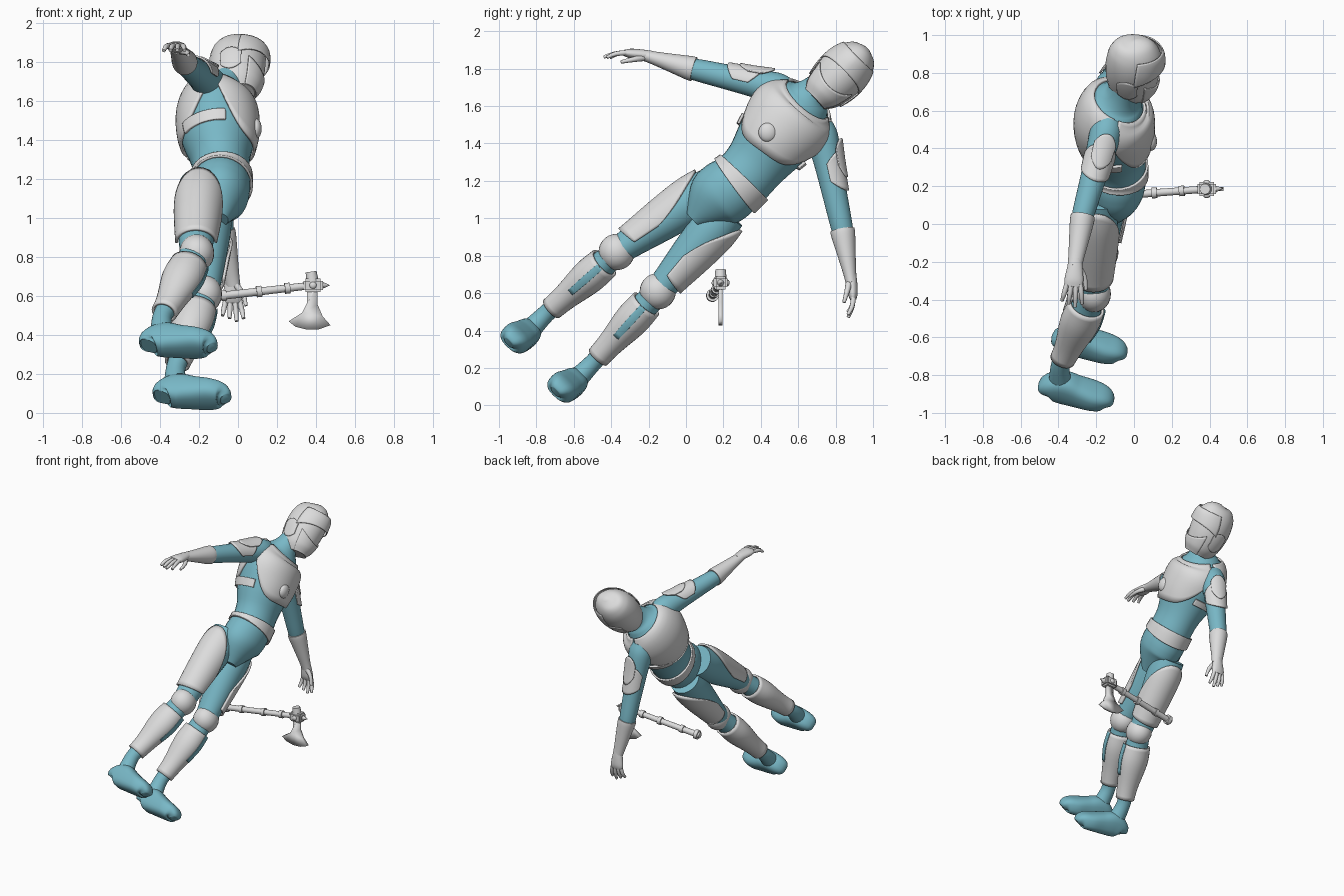
import bpy, bmesh, math
from mathutils import Vector

cube = bpy.data.objects.get("Cube")
if cube:
    bpy.data.objects.remove(cube, do_unlink=True)


def material(name, rgb):
    m = bpy.data.materials.new(name)
    m.use_nodes = True
    m.diffuse_color = (*rgb, 1)
    m.node_tree.nodes["Principled BSDF"].inputs["Base Color"].default_value = (*rgb, 1)
    return m


TEAL = material("teal suit", (.19, .48, .57))
GREY = material("light grey armour", (.72, .72, .72))
FRONT = Vector((1, -.1, -.03))


def finish(name, bm, mat, thick=0):
    mesh = bpy.data.meshes.new(name)
    bm.to_mesh(mesh)
    bm.free()
    mesh.materials.append(mat)
    ob = bpy.data.objects.new(name, mesh)
    bpy.context.collection.objects.link(ob)
    if thick:
        mod = ob.modifiers.new("thickness", "SOLIDIFY")
        mod.thickness, mod.offset = thick, 1
    bpy.ops.object.select_all(action="DESELECT")
    bpy.context.view_layer.objects.active = ob
    ob.select_set(True)
    bpy.ops.object.shade_smooth_by_angle(angle=math.radians(45))
    return ob


def section(centre, width, depth):
    return Vector((*centre, width, depth))


def spline(path, t):
    """Smooth point (x, y, z, half width, half depth) along a path."""
    n = len(path) - 1
    i = max(0, min(int(t), n - 1))
    f = t - i
    a, b, c, d = (path[max(0, min(k, n))] for k in range(i - 1, i + 3))
    return b + (c - a) * f / 2 + (a * 2 - b * 5 + c * 4 - d) * f * f / 2 \
        + (b * 3 - a - c * 3 + d) * f ** 3 / 2


def surface(path, t, angle, front, off=0, power=1):
    """Point on the skin; angle zero faces front, ninety faces left."""
    n = len(path) - 1
    p = spline(path, t)
    along = (spline(path, min(t + .05, n)) - spline(path, max(t - .05, 0))).to_3d().normalized()
    f = (front - along * along.dot(front)).normalized()
    side = along.cross(f)
    w, d = max(p[3], .002) + off, max(p[4], .002) + off
    c, s = (math.copysign(abs(v) ** power, v) for v in (math.cos(angle), math.sin(angle)))
    return p.to_3d() + f * d * c + side * w * s


def tube(name, path, mat, front=FRONT, sides=28, steps=5, power=1):
    """Closed loft; a power below one squares the section."""
    bm = bmesh.new()
    count = (len(path) - 1) * steps
    rings = [[bm.verts.new(surface(path, i / steps, math.tau * j / sides, front, 0, power))
              for j in range(sides)] for i in range(count + 1)]
    for lo, hi in zip(rings, rings[1:]):
        for j in range(sides):
            k = (j + 1) % sides
            bm.faces.new((lo[j], lo[k], hi[k], hi[j]))
    bm.faces.new(rings[0][::-1])
    bm.faces.new(rings[-1])
    return finish(name, bm, mat)


def plate(name, path, mat, lo, hi, mid, spread, off=.008, thick=.014,
          low_curve=0, high_curve=0, peak=0, bend=2):
    """Curved armour shell lying over part of a path's skin."""
    bm = bmesh.new()
    cols, rows = 28, 12
    grid = []
    for i in range(rows + 1):
        row = []
        for j in range(cols + 1):
            u = 2 * j / cols - 1
            a, b = lo + low_curve * abs(u) ** bend, hi - high_curve * abs(u) ** bend
            row.append(bm.verts.new(surface(path, a + (b - a) * i / rows, math.radians(mid + u * spread),
                                            FRONT, off + peak * (1 - abs(u)))))
        grid.append(row)
    for r, s in zip(grid, grid[1:]):
        for j in range(cols):
            bm.faces.new((r[j], r[j + 1], s[j + 1], s[j]))
    bmesh.ops.remove_doubles(bm, verts=bm.verts, dist=.0001)
    return finish(name, bm, mat, thick)


def ball(name, centre, size, mat):
    bm = bmesh.new()
    bmesh.ops.create_uvsphere(bm, u_segments=24, v_segments=14, radius=1)
    bmesh.ops.scale(bm, vec=size, verts=bm.verts)
    bmesh.ops.translate(bm, vec=centre, verts=bm.verts)
    return finish(name, bm, mat)


def block(name, centre, size, mat, bevel=.012):
    bm = bmesh.new()
    bmesh.ops.create_cube(bm, size=1)
    bmesh.ops.scale(bm, vec=size, verts=bm.verts)
    bmesh.ops.bevel(bm, geom=bm.edges[:], offset=bevel, segments=2, affect="EDGES")
    bmesh.ops.translate(bm, vec=centre, verts=bm.verts)
    return finish(name, bm, mat)


def rod(name, a, b, ra, rb):
    a, b = Vector(a), Vector(b)
    return tube(name, [section(a, ra, ra), section(b, rb, rb)], GREY, Vector((.3, .2, 1)), 16, 1)


# Torso from crotch to neck
torso = [section(c, w, d) for c, w, d in (
    ((-.1, .04, .99), .05, .05), ((-.095, .14, 1.09), .155, .13), ((-.09, .21, 1.14), .174, .15),
    ((-.085, .29, 1.2), .164, .147), ((-.09, .37, 1.29), .168, .15), ((-.1, .46, 1.41), .2, .19),
    ((-.105, .55, 1.52), .225, .197), ((-.1, .61, 1.59), .2, .175), ((-.08, .65, 1.635), .135, .13),
    ((-.06, .69, 1.68), .085, .085), ((-.02, .79, 1.76), .08, .08))]
tube("torso_suit", torso, TEAL)
plate("belt", torso, GREY, 2.6, 3.25, 0, 180, off=.003, thick=.012)
plate("chest_plate", torso, GREY, 4.45, 7.9, 0, 88, off=.004, low_curve=1.9, high_curve=-.1, bend=4)
plate("back_plate", torso, GREY, 4.8, 8, 180, 82, off=.004, low_curve=1.5, bend=3)
for s, word in ((1, "left"), (-1, "right")):
    plate(word + "_side_strap", torso, GREY, 4.8, 5.15, 112 * s, 36, off=.004)
pod = surface(torso, 5.1, math.radians(-10), FRONT, .006)
ball("chest_pod", pod, (.03, .05, .052), GREY)

# Helmet with brow, mask and ear guards
head = [section(c, w, d) for c, w, d in (
    ((-.005, .69, 1.637), .076, .09), ((-.008, .73, 1.675), .11, .122), ((-.008, .8, 1.74), .132, .142),
    ((-.002, .865, 1.805), .132, .145), ((.01, .918, 1.858), .11, .132), ((.018, .953, 1.893), .07, .09),
    ((.018, .97, 1.91), .012, .015))]
tube("helmet", head, GREY)
plate("helmet_brow", head, GREY, 2.9, 4.4, 0, 85, off=.001, thick=.007, low_curve=-.6, high_curve=.3, peak=.016)
plate("helmet_mask", head, GREY, 0, 1.5, 0, 62, off=.001, thick=.007, high_curve=-.6, peak=.004)
for s, word in ((1, "left"), (-1, "right")):
    plate(word + "_ear_guard", head, GREY, 1.2, 2.6, 100 * s, 22, off=.001, thick=.007, high_curve=.3, low_curve=.3)


# Legs: suit, boots and armour
def leg(word, s, hip, knee, ankle):
    hip, knee, ankle = Vector(hip), Vector(knee), Vector(ankle)
    drop = Vector((0, -.7, -.71))
    path = [section(ankle + drop * .13, .06, .062), section(ankle, .048, .05)]
    for k, w, d in ((.25, .052, .058), (.6, .076, .088), (.85, .072, .08)):
        path.append(section(ankle.lerp(knee, k), w, d))
    for k, w, d in ((0, .075, .08), (.2, .085, .09), (.55, .108, .105), (.85, .12, .115), (1.08, .11, .11)):
        path.append(section(knee.lerp(hip, k), w, d))
    tube(word + "_leg_suit", path, TEAL)
    plate(word + "_shin_guard", path, GREY, 1.35, 3.85, 0, 180, off=.003)
    plate(word + "_shin_inlay", path, TEAL, 2.45, 3.86, 3, 12, off=.0195, thick=.004)
    plate(word + "_thigh_guard", path, GREY, 5.75, 8.75, 90 * s, 98, off=.004, low_curve=.25, high_curve=2)
    ball(word + "_knee_pad", knee + FRONT * .008, (.09, .097, .097), GREY)
    # Boot, lofted from heel to toe above a flat sole
    base = ankle + drop * .178
    boot = []
    for x, w, h in ((-.07, .045, .045), (-.055, .066, .07), (.01, .074, .088), (.09, .08, .076),
                    (.17, .085, .065), (.225, .074, .057), (.25, .056, .046), (.26, .03, .027)):
        boot.append(section(base + Vector((.98, -.17, .01)) * x + drop * (.07 - h), w, h))
    tube(word + "_boot", boot, TEAL, -drop, power=.72)


leg("left", 1, (-.145, .19, 1), (-.18, -.15, .61), (-.32, -.5, .225))
leg("right", -1, (-.195, .1, 1.14), (-.22, -.37, .82), (-.39, -.75, .488))


# Arms: sleeve, gauntlet, shoulder guard and hand
def arm(word, s, shoulder, elbow, wrist, tip, palm):
    shoulder, elbow, wrist, tip, palm = map(Vector, (shoulder, elbow, wrist, tip, palm))
    upper = [section(elbow.lerp(shoulder, k), w, w) for k, w in
             ((-.15, .045), (0, .058), (.35, .066), (.7, .074), (1, .085), (1.15, .07))]
    tube(word + "_sleeve", upper, TEAL)
    lower = [section(wrist.lerp(elbow, k), w, d) for k, w, d in
             ((-.1, .03, .038), (.1, .035, .042), (.5, .05, .054), (.85, .064, .064), (.97, .066, .064))]
    tube(word + "_gauntlet", lower, GREY)
    plate(word + "_shoulder_guard", upper, GREY, 2.1, 3.4, 80 * s, 80, off=.003, thick=.01,
          low_curve=.35, high_curve=.4)
    plate(word + "_shoulder_ridge", upper, GREY, 2.5, 3.8, 80 * s, 38, off=.01, thick=.01,
          low_curve=.4, high_curve=.4)
    across = Vector((1, 0, 0))
    knuckle = wrist.lerp(tip, .5) - palm * .008
    hand = [section(wrist.lerp(tip, k) - palm * .006, w, d) for k, w, d in
            ((-.08, .026, .032), (.15, .028, .042), (.4, .026, .05), (.55, .016, .046))]
    tube(word + "_palm", hand, GREY, across)
    for i in range(4):
        u = i - 1.5
        reach = 1 - .07 * abs(u - .5)
        joints = [knuckle + across * u * .024,
                  wrist.lerp(tip, .5 + .25 * reach) + across * u * .031 + palm * .004,
                  wrist.lerp(tip, reach) + across * u * .036 + palm * .028]
        tube(word + "_finger", [section(p, r, r) for p, r in zip(joints, (.014, .013, .009))], GREY, across, 10, 3)
    thumb = [wrist.lerp(tip, k) + across * x + palm * z for k, x, z in
             ((.12, .02, .01), (.35, .055, .025), (.62, .068, .045))]
    tube(word + "_thumb", [section(p, r, r) for p, r in zip(thumb, (.018, .014, .009))], GREY, palm, 10, 3)


arm("left", 1, (-.12, .73, 1.43), (-.08, .835, .945), (-.03, .88, .68), (-.025, .895, .47), (0, -1, 0))
arm("right", -1, (-.15, .48, 1.695), (-.27, .05, 1.795), (-.31, -.2, 1.865), (-.33, -.44, 1.89), (0, 0, -1))

# Hatchet: handle, rings, collar, spike and blade
butt, top = Vector((-.22, .14, .585)), Vector((.385, .185, .655))
rod("hatchet_handle", butt, top, .022, .019)
for k, r in ((.02, .034), (.22, .028), (.52, .029), (.76, .028)):
    rod("hatchet_ring", butt.lerp(top, k), butt.lerp(top, k + .045), r, r)
block("hatchet_collar", top, (.1, .075, .07), GREY)
rod("hatchet_nub", top, top + Vector((-.01, 0, .07)), .034, .028)
rod("hatchet_spike", top + Vector((.04, 0, 0)), top + Vector((.085, .003, 0)), .022, .002)
for s in (1, -1):
    ball("hatchet_rivet", top + Vector((0, s * .036, 0)), (.018, .012, .018), GREY)
bm = bmesh.new()
outline = ((-.032, 0), (-.03, -.09), (-.055, -.14), (-.125, -.185), (-.09, -.213), (-.03, -.228),
           (.03, -.226), (.09, -.205), (.05, -.16), (.024, -.1), (.024, 0))
bm.faces.new([bm.verts.new(top + Vector((x, .011, z))) for x, z in outline])
finish("hatchet_blade", bm, GREY, .022)
